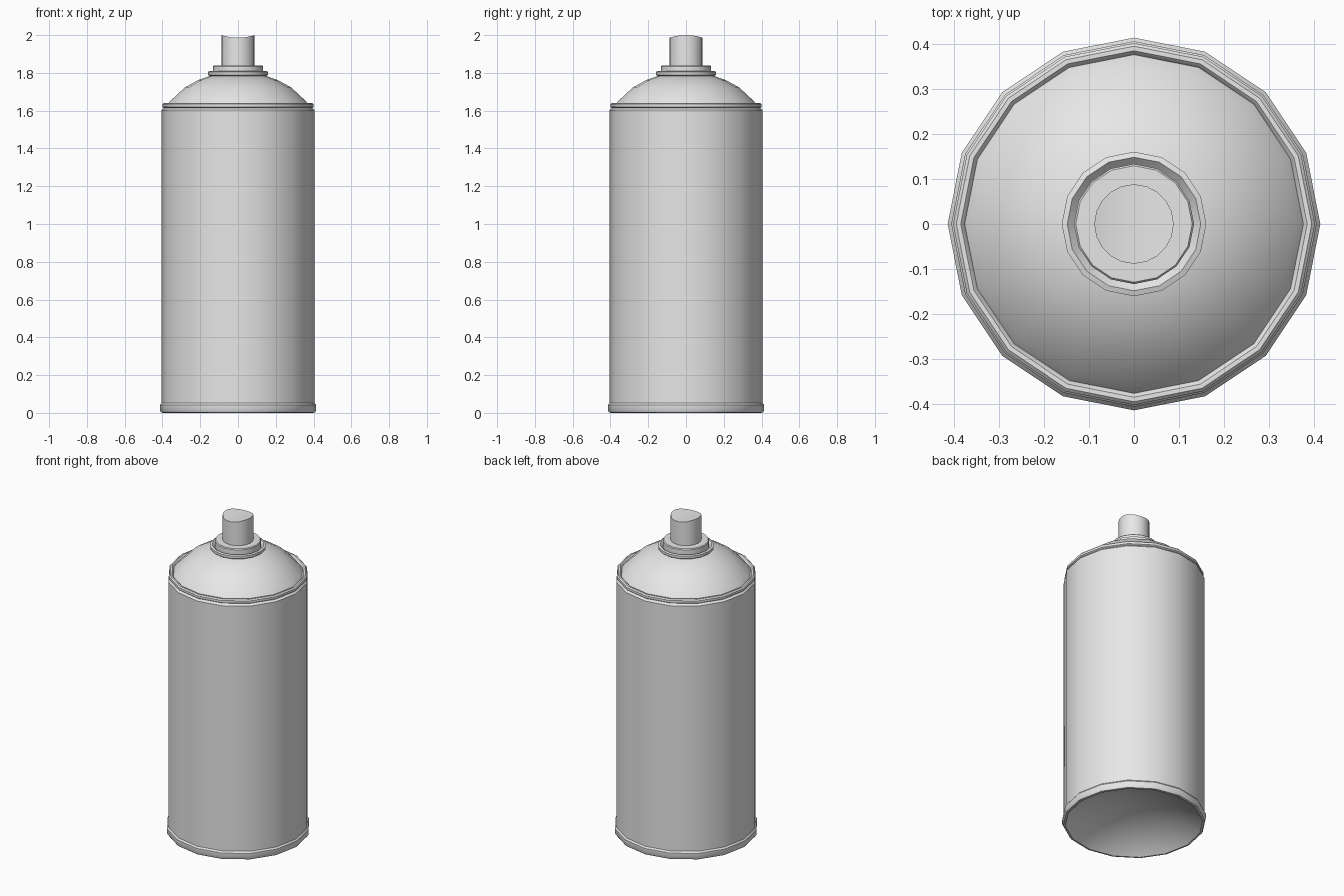
import bpy, bmesh
from math import cos, sin, pi, radians

cube = bpy.data.objects.get("Cube")
if cube:
    bpy.data.objects.remove(cube, do_unlink=True)

metal = bpy.data.materials.new("light grey metal")
metal.use_nodes = True
grey = (0.8, 0.8, 0.8, 1)
metal.diffuse_color = grey
metal.node_tree.nodes["Principled BSDF"].inputs["Base Color"].default_value = grey


def finish(name, bm):
    bmesh.ops.recalc_face_normals(bm, faces=bm.faces)
    mesh = bpy.data.meshes.new(name)
    bm.to_mesh(mesh)
    bm.free()
    obj = bpy.data.objects.new(name, mesh)
    bpy.context.collection.objects.link(obj)
    mesh.materials.append(metal)
    bpy.ops.object.select_all(action="DESELECT")
    obj.select_set(True)
    bpy.context.view_layer.objects.active = obj
    bpy.ops.object.shade_smooth_by_angle(angle=radians(32))
    return obj


def lathe(name, profile, sides=16):
    """Turn a closed (radius, height) profile around the z axis."""
    bm = bmesh.new()
    rings = []
    for r, z in profile:
        if r == 0:
            rings.append([bm.verts.new((0, 0, z))] * sides)
        else:
            rings.append([bm.verts.new((r * cos(2 * pi * i / sides),
                                        r * sin(2 * pi * i / sides), z))
                          for i in range(sides)])
    for a, b in zip(rings, rings[1:]):
        for i in range(sides):
            j = (i + 1) % sides
            corners = list(dict.fromkeys((a[i], a[j], b[j], b[i])))
            bm.faces.new(corners)
    return finish(name, bm)


# Can body: hollowed underside, rolled base flange, wall, and shoulder tuck
lathe("can_body", [
    (0, 0.13), (0.13, 0.118), (0.25, 0.085), (0.34, 0.04), (0.385, 0.008),
    (0.395, 0), (0.407, 0.002), (0.413, 0.012), (0.413, 0.042),
    (0.405, 0.052), (0.405, 1.603), (0.393, 1.615), (0.36, 1.615), (0, 1.615)])

# Rolled seam around the shoulder
lathe("top_rim", [
    (0.37, 1.612), (0.393, 1.614), (0.401, 1.62), (0.401, 1.634),
    (0.394, 1.641), (0.384, 1.641), (0.377, 1.634), (0.37, 1.612)])

# Domed shoulder
lathe("dome", [
    (0.378, 1.625), (0.36, 1.65), (0.28, 1.724), (0.21, 1.762),
    (0.145, 1.785), (0.1, 1.79)])

# Valve cup lip with an inward sloping groove
lathe("valve_lip", [
    (0.13, 1.778), (0.155, 1.786), (0.16, 1.79), (0.16, 1.806),
    (0.148, 1.81), (0.133, 1.795)])

# Raised collar under the nozzle
lathe("valve_collar", [
    (0.133, 1.79), (0.133, 1.834), (0.129, 1.839), (0.088, 1.84), (0, 1.84)])

# Nozzle button with a finger groove running front to back
sides, radius = 20, 0.088
bm = bmesh.new()
low, high = [], []
for i in range(sides):
    x, y = radius * cos(2 * pi * i / sides), radius * sin(2 * pi * i / sides)
    low.append(bm.verts.new((x, y, 1.835)))
    high.append(bm.verts.new((x, y, 1.986 + 0.014 * (x / radius) ** 2)))
for i in range(sides):
    j = (i + 1) % sides
    bm.faces.new((low[i], low[j], high[j], high[i]))
bm.faces.new(low)
for i in range(sides // 2):
    strip = (high[i], high[i + 1], high[-i - 1], high[-i % sides])
    bm.faces.new(list(dict.fromkeys(strip)))
finish("nozzle", bm)
